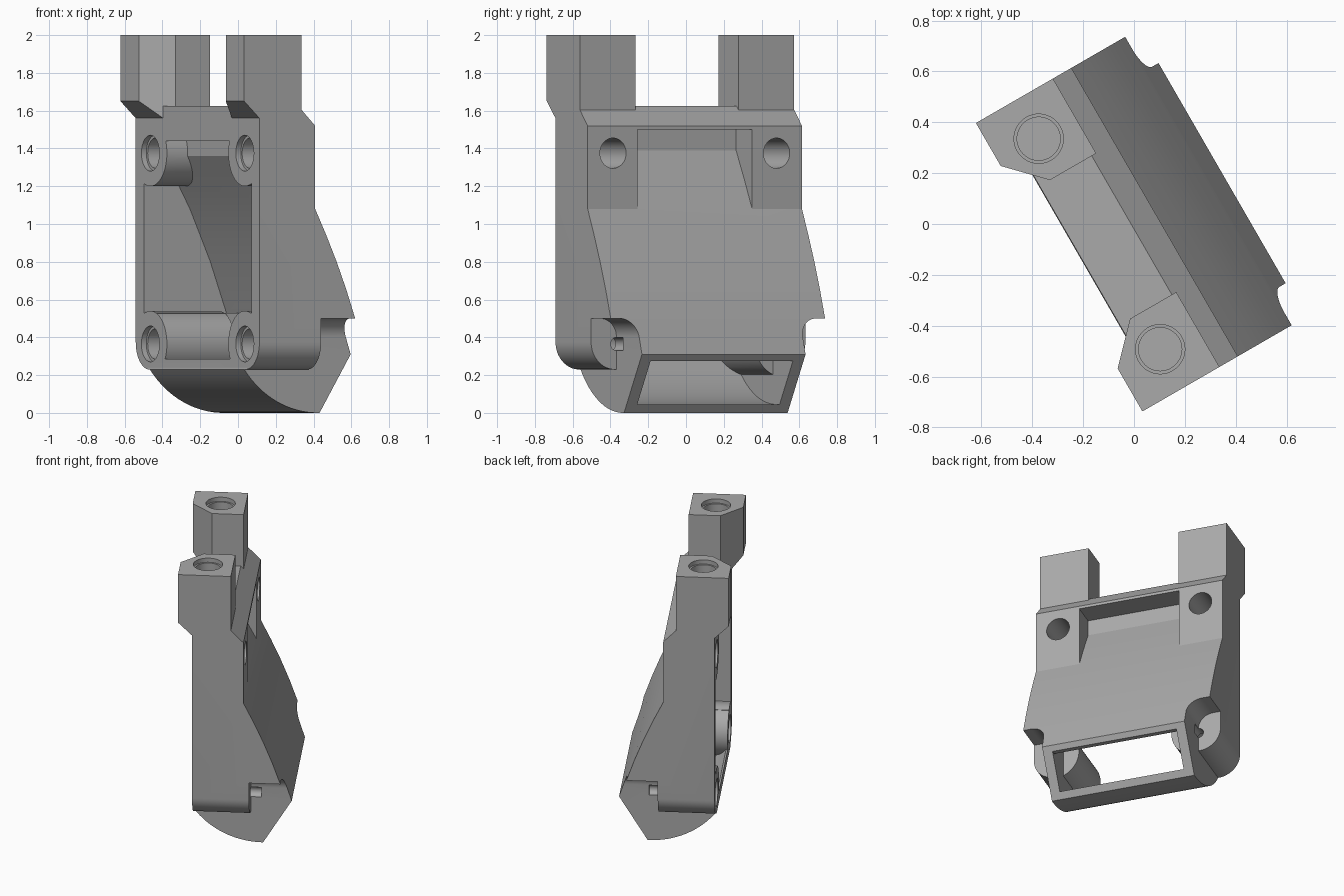
import bpy, bmesh, math
from mathutils import Matrix, Vector

cube = bpy.data.objects.get("Cube")
if cube:
    bpy.data.objects.remove(cube)

W = 0.655            # half width of the housing
FRONT = -0.247       # mounting face depth
SCREW_X, LOW_Z, HIGH_Z = 0.5, 0.365, 1.375


def arc(cx, cy, r, a0, a1, n=16):
    angles = [math.radians(a0 + (a1 - a0) * i / n) for i in range(n + 1)]
    return [(cx + r * math.cos(a), cy + r * math.sin(a)) for a in angles]


def prism(name, pts, axis, lo, hi):
    """Extrude a closed 2D outline along the x, y or z axis."""
    place = {"x": lambda p, t: (t, p[0], p[1]),
             "y": lambda p, t: (p[0], t, p[1]),
             "z": lambda p, t: (p[0], p[1], t)}[axis]
    bm = bmesh.new()
    base = bm.faces.new([bm.verts.new(place(p, lo)) for p in pts])
    ext = bmesh.ops.extrude_face_region(bm, geom=[base])
    shift = Vector(place((0, 0), hi - lo))
    bmesh.ops.translate(bm, vec=shift,
                        verts=[v for v in ext["geom"] if isinstance(v, bmesh.types.BMVert)])
    bmesh.ops.recalc_face_normals(bm, faces=bm.faces)
    mesh = bpy.data.meshes.new(name)
    bm.to_mesh(mesh)
    bm.free()
    obj = bpy.data.objects.new(name, mesh)
    bpy.context.collection.objects.link(obj)
    return obj


def rod(name, x, other, r, axis, lo, hi):
    return prism(name, arc(x, other, r, 0, 352.5, 47), axis, lo, hi)


def combine(target, tool, operation):
    mod = target.modifiers.new("bool", "BOOLEAN")
    mod.operation, mod.solver, mod.object = operation, "EXACT", tool
    bpy.context.view_layer.objects.active = target
    bpy.ops.object.modifier_apply(modifier=mod.name)
    bpy.data.objects.remove(tool)


def cut(target, tool):
    combine(target, tool, "DIFFERENCE")


def mirrored(pts, s):
    return [(s * x, y) for x, y in pts]


# Housing: side profile with curved scoop underneath and sloping back
scoop = arc(0.2, 0.556, 0.556, 216, 270)
slope = [(0.4, 0.31), (0.338, 0.5), (0.285, 0.65), (0.225, 0.8),
         (0.162, 0.94), (0.0935, 1.08)]
body = prism("duct_housing", [(FRONT, 0.24)] + scoop + [(0.21, 0)] + slope +
             [(0.0935, 1.52), (-0.01, 1.625), (FRONT, 1.625)], "x", -W, W)

# Recess between the upper screw pads
cut(body, prism("recess", [(0.0935, 1.08), (0.012, 1.235), (-0.076, 1.39),
                           (-0.076, 1.5), (0.3, 1.5), (0.3, 1.08)], "x", -0.35, 0.35))

# Rounded lower corners and clearance notches behind the lower screws
corner = [(0.5, -0.1), (0.5, 0.23)] + arc(0.51, 0.375, 0.145, -90, 0) + [(0.8, 0.375), (0.8, -0.1)]
notch = [(0.5, -0.1)] + arc(0.6, 0.4, 0.1, 180, 90) + [(0.8, 0.5), (0.8, -0.1)]
for s in (-1, 1):
    cut(body, prism("corner", mirrored(corner, s), "y", -1, 1))
    cut(body, prism("notch", mirrored(notch, s), "y", 0.13, 1))

# Air passage: wide intake plus narrower outlet, leaving round screw bosses
passage = prism("passage", [(-0.3, 0.53), (0.258, 0.53), (0.16, 0.8), (0.098, 0.94), (0.035, 1.08),
                            (-0.12, 1.36), (-0.12, 1.44), (-0.3, 1.44)], "x", -0.57, 0.57)
outlet = prism("outlet", [(-0.3, 0.285), (-0.235, 0.285)] + arc(0.2, 0.556, 0.511, 218, 270) +
               [(0.3, 0.045), (0.45, 0.275), (0.345, 0.275), (0.24, 0.58), (-0.3, 0.58)],
               "x", -0.435, 0.435)
combine(passage, outlet, "UNION")
for s in (-1, 1):
    cut(passage, rod("boss", s * SCREW_X, LOW_Z, 0.175, "y", -0.5, 0.17))
    cut(passage, rod("boss", s * SCREW_X, HIGH_Z, 0.175, "y", -0.5, 0.5))
cut(body, passage)

# Mounting posts with chamfered inner corner and sloped underside
post_plan = [(W, -0.34), (0.46, -0.34), (0.315, -0.2), (0.315, 0.01), (W, 0.01)]
for s in (-1, 1):
    post = prism("post", mirrored(post_plan, s), "z", 1.52, 2)
    under = prism("under", [(-0.5, 1.4), (-0.5, 1.805), (-0.34, 1.65), (FRONT, 1.56),
                            (-0.206, 1.52), (-0.206, 1.4)], "x", -1, 1)
    cut(post, under)
    combine(body, post, "UNION")

# Stepped screw holes
for s in (-1, 1):
    x = s * SCREW_X
    for z, depth in ((LOW_Z, 0.06), (HIGH_Z, 0.5)):
        cut(body, rod("counterbore", x, z, 0.095, "y", -0.4, FRONT + 0.03))
        cut(body, rod("bore", x, z, 0.08, "y", -0.4, depth))
    cut(body, rod("pilot", x, LOW_Z, 0.035, "y", -0.1, 0.2))
    cut(body, rod("post_counterbore", s * 0.478, -0.157, 0.097, "z", 1.97, 2.1))
    cut(body, rod("post_bore", s * 0.478, -0.157, 0.085, "z", 1.66, 2.1))

# Turn the finished part to its standing direction
body.data.transform(Matrix.Rotation(math.radians(-60), 4, "Z"))

grey = bpy.data.materials.new("plain grey")
grey.use_nodes = True
colour = (0.4, 0.4, 0.4, 1)
grey.diffuse_color = colour
grey.node_tree.nodes["Principled BSDF"].inputs["Base Color"].default_value = colour
body.data.materials.clear()
body.data.materials.append(grey)

bpy.ops.object.select_all(action="DESELECT")
body.select_set(True)
bpy.context.view_layer.objects.active = body
bpy.ops.object.shade_smooth_by_angle(angle=math.radians(25))
